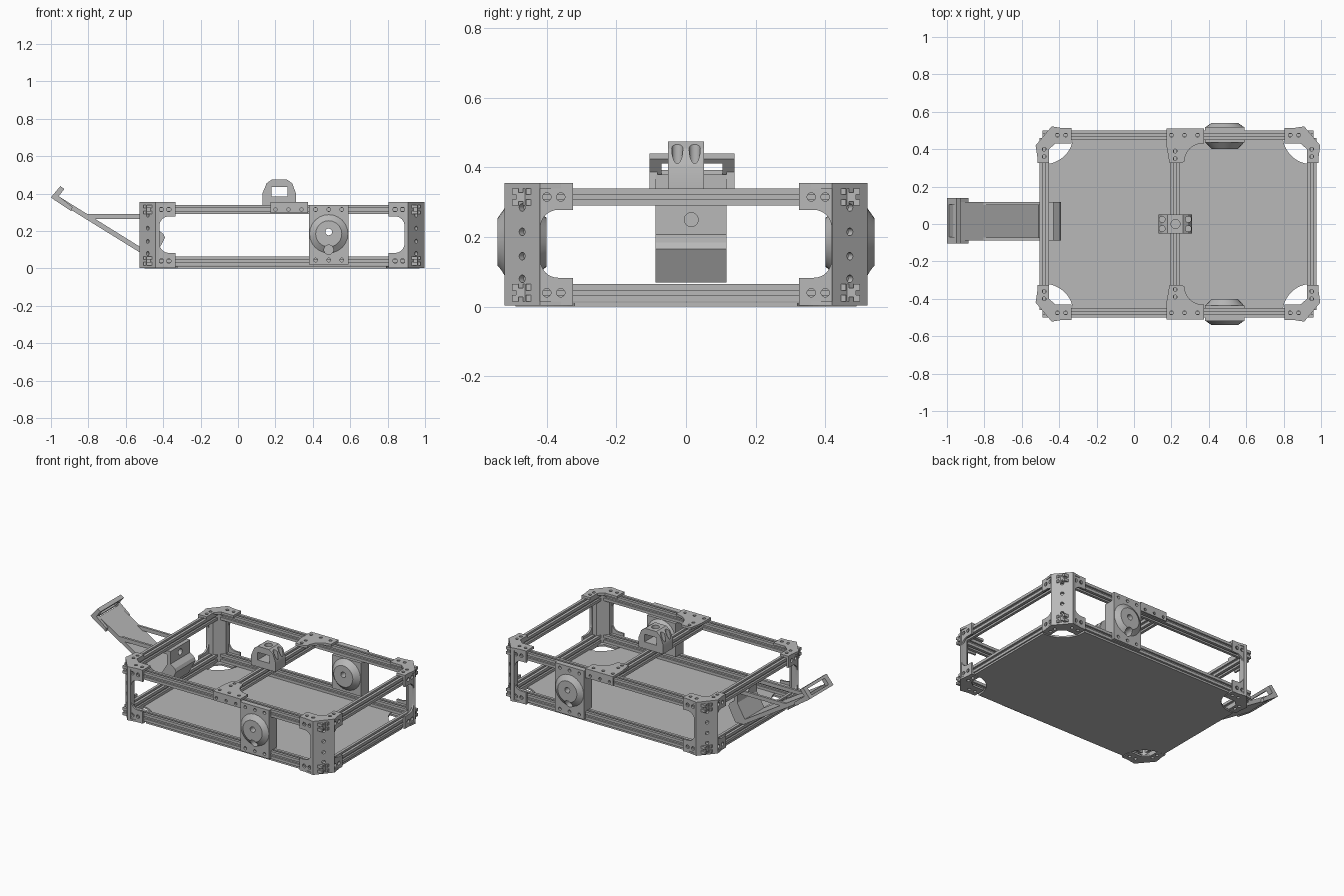
import bpy, bmesh, math
from mathutils import Vector, Matrix

cube = bpy.data.objects.get("Cube")
if cube:
    bpy.data.objects.remove(cube, do_unlink=True)

grey = bpy.data.materials.new("plain grey")
grey.use_nodes = True
grey.diffuse_color = (0.48, 0.48, 0.48, 1)
grey.node_tree.nodes["Principled BSDF"].inputs["Base Color"].default_value = (0.48, 0.48, 0.48, 1)

CX = 0.235                      # middle of the frame along x
X, Y, Z = Vector((1, 0, 0)), Vector((0, 1, 0)), Vector((0, 0, 1))


def finish(name, bm):
    bmesh.ops.recalc_face_normals(bm, faces=bm.faces)
    mesh = bpy.data.meshes.new(name)
    bm.to_mesh(mesh)
    bm.free()
    mesh.materials.append(grey)
    obj = bpy.data.objects.new(name, mesh)
    bpy.context.collection.objects.link(obj)
    return obj


def prism(name, pts, axis, lo, hi):
    """Extrude a 2D outline along x, y or z."""
    place = {"x": lambda a, b, h: (h, a, b),
             "y": lambda a, b, h: (a, h, b),
             "z": lambda a, b, h: (a, b, h)}[axis]
    bm = bmesh.new()
    low = [bm.verts.new(place(a, b, lo)) for a, b in pts]
    high = [bm.verts.new(place(a, b, hi)) for a, b in pts]
    bm.faces.new(low)
    bm.faces.new(high)
    for i in range(len(pts)):
        j = (i + 1) % len(pts)
        bm.faces.new((low[i], low[j], high[j], high[i]))
    return finish(name, bm)


def rect(a0, a1, b0, b1):
    return [(a0, b0), (a1, b0), (a1, b1), (a0, b1)]


def arc(a, b, r, start, end, steps=8):
    angles = [math.radians(start + (end - start) * i / steps) for i in range(steps + 1)]
    return [(a + r * math.cos(t), b + r * math.sin(t)) for t in angles]


def rods(spots, axis, r, depth, r2=None):
    """Cylinders or cones at several centres, all along one direction."""
    bm = bmesh.new()
    turn = axis.to_track_quat("Z", "Y").to_matrix().to_4x4()
    for spot in spots:
        bmesh.ops.create_cone(bm, cap_ends=True, segments=24, radius1=r,
                              radius2=r if r2 is None else r2, depth=depth,
                              matrix=Matrix.Translation(spot) @ turn)
    return finish("rods", bm)


def select(objs):
    bpy.ops.object.select_all(action="DESELECT")
    for o in objs:
        o.select_set(True)
    bpy.context.view_layer.objects.active = objs[0]


def cut(obj, cutter):
    mod = obj.modifiers.new("cut", "BOOLEAN")
    mod.operation, mod.solver, mod.object = "DIFFERENCE", "EXACT", cutter
    select([obj])
    bpy.ops.object.modifier_apply(modifier=mod.name)
    bpy.data.objects.remove(cutter, do_unlink=True)
    return obj


def join(name, objs):
    select(objs)
    bpy.ops.object.join()
    objs[0].name = name
    bpy.ops.object.shade_smooth_by_angle(angle=math.radians(25))
    return objs[0]


def mirrored(obj, name, sx, sy):
    twin = obj.copy()
    twin.data = obj.data.copy()
    twin.name = name
    for v in twin.data.vertices:
        v.co.x = CX + sx * (v.co.x - CX)
        v.co.y *= sy
    if sx * sy < 0:
        twin.data.flip_normals()
    bpy.context.collection.objects.link(twin)


# Slotted rails of the frame
h, g, d = 0.025, 0.007, 0.012
side = [(h, -h), (h, -g), (h - d, -g), (h - d, g), (h, g)]


def rail(name, axis, a, b, lo, hi):
    pts = []
    for c, s in ((1, 0), (0, 1), (-1, 0), (0, -1)):
        pts += [(a + c * p - s * q, b + s * p + c * q) for p, q in side]
    prism(name, pts, axis, lo, hi)


for level, z in (("lower", 0.04), ("upper", 0.315)):
    for word, s in (("front", -1), ("back", 1)):
        rail(f"{level}_{word}_rail", "x", s * 0.475, z, -0.49, 0.96)
    for word, x in (("right", -0.48), ("left", 0.95)):
        rail(f"{level}_{word}_rail", "y", x, z, -0.46, 0.46)
rail("cross_rail", "y", 0.22, 0.315, -0.46, 0.46)

# Floor panel with round corner cutouts
quarter = [(0.97, 0.32)] + arc(0.95, 0.475, 0.155, 270, 180, 12) + [(0.795, 0.49)]
other = [(2 * CX - x, y) for x, y in reversed(quarter)]
outline = quarter + other
outline += [(x, -y) for x, y in reversed(outline)]
prism("floor_panel", outline, "z", 0.0, 0.012)


# Corner bracket: chamfered post, two caps and two C-shaped flanges
def flange(end, inner, outer):
    lo, hi, r = 0.083, 0.278, 0.05
    return ([(outer, 0.003), (end, 0.003), (end, lo)]
            + arc(inner - r, lo + r, r, 270, 360) + arc(inner - r, hi - r, r, 0, 90)
            + [(end, hi), (end, 0.355), (outer, 0.355)])


post = prism("post", [(0.996, 0.42), (0.91, 0.522), (0.89, 0.518), (0.89, 0.475),
                      (0.945, 0.418)], "z", 0.003, 0.355)
cut(post, rods([(0.953, 0.471, z) for z in (0.08, 0.145, 0.215, 0.285)],
               Vector((0.1, 0.085, 0)), 0.011, 0.04))
cap_shape = [(0.996, 0.42), (0.91, 0.522), (0.805, 0.505), (0.805, 0.43), (0.89, 0.43),
             (0.925, 0.40), (0.925, 0.325), (0.982, 0.325)]
cap_holes = [(0.835, 0.475), (0.88, 0.475), (0.95, 0.36), (0.95, 0.40)]
parts = [post]
for lo, hi in ((0.003, 0.015), (0.34, 0.355)):
    cap = prism("cap", cap_shape, "z", lo, hi)
    parts.append(cut(cap, rods([(x, y, lo) for x, y in cap_holes], Z, 0.01, 0.06)))
face = prism("flange", flange(0.805, 0.89, 0.915), "y", 0.50, 0.512)
parts.append(cut(face, rods([(x, 0.506, z) for x in (0.84, 0.88) for z in (0.04, 0.315)],
                            Y, 0.012, 0.04)))
face = prism("flange", flange(0.325, 0.418, 0.43), "x", 0.975, 0.987)
parts.append(cut(face, rods([(0.981, y, z) for y in (0.36, 0.40) for z in (0.04, 0.315)],
                            X, 0.012, 0.04)))
corner = join("back_left_corner_bracket", parts)
mirrored(corner, "back_right_corner_bracket", -1, 1)
mirrored(corner, "front_left_corner_bracket", 1, -1)
mirrored(corner, "front_right_corner_bracket", -1, -1)

# T-shaped brackets holding the cross rail
tee = prism("tee", [(0.175, 0.51), (0.375, 0.51), (0.375, 0.43)]
            + arc(0.365, 0.335, 0.095, 90, 180) + [(0.255, 0.325), (0.19, 0.325), (0.175, 0.41)],
            "z", 0.34, 0.355)
cut(tee, rods([(x, 0.475, 0.35) for x in (0.20, 0.27, 0.34)]
              + [(0.22, y, 0.35) for y in (0.35, 0.39)], Z, 0.01, 0.06))
lip = prism("lip", rect(0.175, 0.375, 0.295, 0.355), "y", 0.50, 0.51)
cut(lip, rods([(x, 0.505, 0.315) for x in (0.20, 0.27, 0.34)], Y, 0.009, 0.04))
tee = join("back_tee_bracket", [tee, lip])
mirrored(tee, "front_tee_bracket", 1, -1)

# Domed side mounts
mx, mz = 0.485, 0.185
plate = prism("plate", rect(0.38, 0.59, 0.02, 0.34), "y", 0.50, 0.518)
body = prism("body", rect(0.38, 0.59, 0.068, 0.288), "y", 0.435, 0.50)
outer = rods([(mx, 0.529, mz)], Y, 0.104, 0.024, 0.07)
inner = rods([(mx, 0.419, mz)], -Y, 0.104, 0.036, 0.07)
cut(plate, rods([(x, 0.51, z) for x in (0.415, mx, 0.555) for z in (0.045, 0.315)], Y, 0.01, 0.1))
for part in (plate, body, outer, inner):
    cut(part, rods([(mx, 0.47, 0.195)], Y, 0.018, 0.3))
    cut(part, rods([(mx, 0.53, 0.10)], Y, 0.025, 0.1))
mount = join("back_side_mount", [plate, body, outer, inner])
mirrored(mount, "front_side_mount", 1, -1)

# Lifting loop on the cross rail
loop = prism("lifting_loop", [(0.13, 0.34), (0.13, 0.40), (0.153, 0.455), (0.18, 0.475),
                              (0.262, 0.475), (0.29, 0.455), (0.31, 0.40), (0.31, 0.34)],
             "y", -0.052, 0.052)
cut(loop, prism("window", rect(0.18, 0.265, 0.385, 0.435), "y", -0.1, 0.1))
cut(loop, rods([(x, y, 0.475) for x in (0.15, 0.29) for y in (-0.025, 0.025)], Z, 0.016, 0.2))
cut(loop, rods([(0.222, 0, 0.46)], Z, 0.024, 0.1))
join("lifting_loop", [loop])

# Sloped arm with its end panel
arm = prism("arm", [(-0.95, 0.38), (-0.96, 0.355), (-0.50, 0.07), (-0.44, 0.07),
                    (-0.39, 0.165), (-0.40, 0.185), (-0.43, 0.208), (-0.43, 0.29),
                    (-0.455, 0.29), (-0.455, 0.20), (-0.51, 0.107)], "y", -0.087, 0.117)
cut(arm, rods([(-0.44, 0.015, 0.25)], X, 0.02, 0.1))
join("sloped_arm", [arm])
for word, y in (("front", -0.087), ("back", 0.102)):
    prism(f"{word}_arm_brace", [(-0.82, 0.29), (-0.455, 0.29), (-0.455, 0.265), (-0.78, 0.265)],
          "y", y, y + 0.015)

# Open frame and cheeks at the arm tip
top, low = (Vector((-0.95, 0.44)), Vector((-0.928, 0.425))), (Vector((-1, 0.38)), Vector((-0.977, 0.362)))


def tip(name, f0, f1, y0, y1):
    a, b = [top[i].lerp(low[i], f0) for i in (0, 1)]
    c, e = [top[i].lerp(low[i], f1) for i in (0, 1)]
    return prism(name, [a, b, e, c], "y", y0, y1)


pieces = [tip("tip", 0, 1, -0.105, -0.07), tip("tip", 0, 1, 0.105, 0.14),
          tip("tip", 0, 0.22, -0.07, 0.105), tip("tip", 0.78, 1, -0.07, 0.105)]
for y in (-0.105, 0.117):
    pieces.append(prism("cheek", [(-0.98, 0.365), (-0.962, 0.39), (-0.885, 0.328),
                                  (-0.89, 0.305)], "y", y, y + 0.023))
join("arm_tip_frame", pieces)
